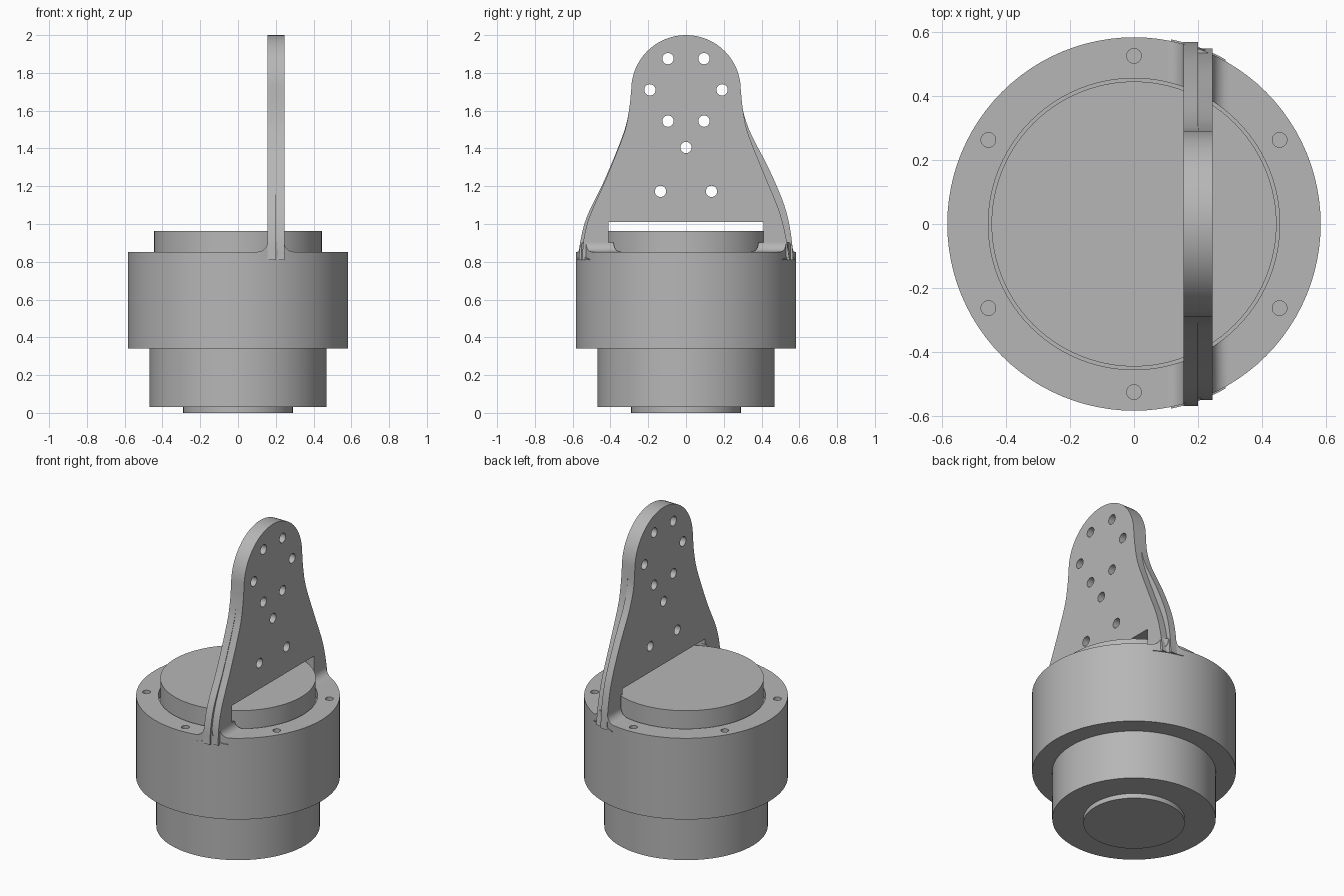
import bpy, bmesh, math
from mathutils import Vector

cube = bpy.data.objects.get("Cube")
if cube:
    bpy.data.objects.remove(cube, do_unlink=True)

grey = bpy.data.materials.new("machined grey")
grey.use_nodes = True
grey.diffuse_color = (0.47, 0.47, 0.47, 1)
grey.node_tree.nodes["Principled BSDF"].inputs["Base Color"].default_value = (0.47, 0.47, 0.47, 1)


def loft(name, rings):
    """Bridge rings of equal point count and cap both ends."""
    bm = bmesh.new()
    loops = [[bm.verts.new(p) for p in ring] for ring in rings]
    n = len(loops[0])
    for a, b in zip(loops, loops[1:]):
        for i in range(n):
            j = (i + 1) % n
            bm.faces.new((a[i], a[j], b[j], b[i]))
    bm.faces.new(loops[0])
    bm.faces.new(loops[-1])
    bmesh.ops.remove_doubles(bm, verts=bm.verts, dist=1e-5)
    bmesh.ops.recalc_face_normals(bm, faces=bm.faces)
    mesh = bpy.data.meshes.new(name)
    bm.to_mesh(mesh)
    bm.free()
    mesh.materials.append(grey)
    obj = bpy.data.objects.new(name, mesh)
    bpy.context.collection.objects.link(obj)
    return obj


def circle(r, z, n=96):
    return [Vector((r * math.cos(2 * math.pi * i / n), r * math.sin(2 * math.pi * i / n), z)) for i in range(n)]


def cylinder(name, r, z0, z1, n=96):
    return loft(name, [circle(r, z0, n), circle(r, z1, n)])


def cut(obj, cutter, operation='DIFFERENCE'):
    """Apply a boolean and discard the cutter."""
    cutter.hide_render = True
    mod = obj.modifiers.new("cut", 'BOOLEAN')
    mod.object, mod.operation, mod.solver = cutter, operation, 'EXACT'
    graph = bpy.context.evaluated_depsgraph_get()
    baked = bpy.data.meshes.new_from_object(obj.evaluated_get(graph))
    obj.modifiers.clear()
    obj.data = baked
    bpy.data.objects.remove(cutter, do_unlink=True)


def spline(pts, steps=6):
    """Catmull-Rom curve through the points."""
    p = [Vector(q) for q in pts]
    p = [2 * p[0] - p[1]] + p + [2 * p[-1] - p[-2]]
    out = []
    for a, b, c, d in zip(p, p[1:], p[2:], p[3:]):
        for k in range(steps):
            t = k / steps
            out.append(0.5 * (2 * b + (c - a) * t + (2 * a - 5 * b + 4 * c - d) * t * t
                              + (3 * b - a - 3 * c + d) * t ** 3))
    return out + [p[-2]]


def outline(x, left, right):
    """Domed bracket outline in the plane at x."""
    dome = [(0.29 * math.cos(math.pi * i / 32), 1.71 + 0.29 * math.sin(math.pi * i / 32)) for i in range(1, 32)]
    pts = [tuple(q) for q in reversed(spline(right))] + dome + [(-q[0], q[1]) for q in spline(left)]
    return [Vector((x, y, z)) for y, z in pts]


# Stepped housing with a groove around the raised top disc
housing = loft("housing", [circle(r, z) for r, z in (
    (0.29, 0), (0.29, 0.03), (0.468, 0.03), (0.468, 0.34), (0.583, 0.34), (0.583, 0.853),
    (0.455, 0.853), (0.455, 0.80), (0.445, 0.80), (0.445, 0.963))])

# Blind screw holes in the rim
for i in range(6):
    a = math.radians(30 + 60 * i)
    drill = cylinder("drill", 0.023, 0.72, 0.9, 24)
    drill.location = (0.525 * math.cos(a), 0.525 * math.sin(a), 0)
    cut(housing, drill)

# Upright bracket, its edge stepped along the middle
top = [(0.29, 1.71), (0.302, 1.6)]
far_left = top + [(0.333, 1.475), (0.43, 1.236), (0.52, 1.05), (0.555, 0.93), (0.568, 0.81)]
far_right = top + [(0.345, 1.475), (0.44, 1.29), (0.52, 1.10), (0.555, 0.95), (0.568, 0.81)]
near_left = top + [(0.33, 1.475), (0.425, 1.236), (0.507, 1.05), (0.54, 0.93), (0.55, 0.81)]
near_right = top + [(0.33, 1.475), (0.42, 1.25), (0.49, 1.08), (0.525, 0.95), (0.548, 0.81)]
bracket = loft("bracket", [outline(0.155, far_left, far_right), outline(0.2, far_left, far_right),
                           outline(0.2, near_left, near_right), outline(0.245, near_left, near_right)])

# Clearance slot over the disc
slot = loft("slot", [[Vector((x, y, z)) for y, z in ((-0.41, 0.7), (0.41, 0.7), (0.41, 1.01), (-0.41, 1.01))]
                     for x in (0.05, 0.35)])
cut(bracket, slot)
cut(bracket, cylinder("clearance", 0.455, 0.7, 0.975))

# Bolt circle and lower mounting holes
holes = [(0.191 * math.cos(math.pi * i / 3), 1.71 + 0.191 * math.sin(math.pi * i / 3)) for i in range(6)]
for y, z in holes + [(0, 1.405), (-0.135, 1.173), (0.135, 1.173)]:
    drill = cylinder("drill", 0.03, -0.2, 0.2, 24)
    drill.rotation_euler = (0, math.pi / 2, 0)
    drill.location = (0.2, y, z)
    cut(bracket, drill)


def flare(half, r, z, base):
    """Concave foot profile: half width at the top, radius, foot height, base height."""
    arc = [(half + r - r * math.sin(t), z + r - r * math.cos(t)) for t in [math.pi * i / 16 for i in range(9)]]
    pts = [(half + r, base)] + arc
    return [(0.2 + x, h) for x, h in pts] + [(0.2 - x, h) for x, h in reversed(pts)]


# Blends at the feet: fillets on the rim and skirts on the housing side
for side, label in ((-1, "front"), (1, "back")):
    for part, profile, y0, radius in (
            ("fillet", flare(0.045, 0.05, 0.853, 0.84), 0.3, 0.583),
            ("skirt", flare(0.002, 0.083, 0.815, 0.81), 0.48, 0.588)):
        foot = loft(label + "_" + part, [[Vector((x, side * y, z)) for x, z in profile] for y in (y0, 0.62)])
        cut(foot, cylinder("trim", radius, 0.7, 1.1), 'INTERSECT')
        cut(foot, cylinder("clearance", 0.455, 0.6, 1.2))

# Smooth curved faces, keep hard edges
bpy.ops.object.select_all(action='DESELECT')
for obj in bpy.context.collection.objects:
    if obj.type == 'MESH' and grey.name in obj.data.materials:
        obj.select_set(True)
        bpy.context.view_layer.objects.active = obj
bpy.ops.object.shade_smooth_by_angle(angle=math.radians(30))
